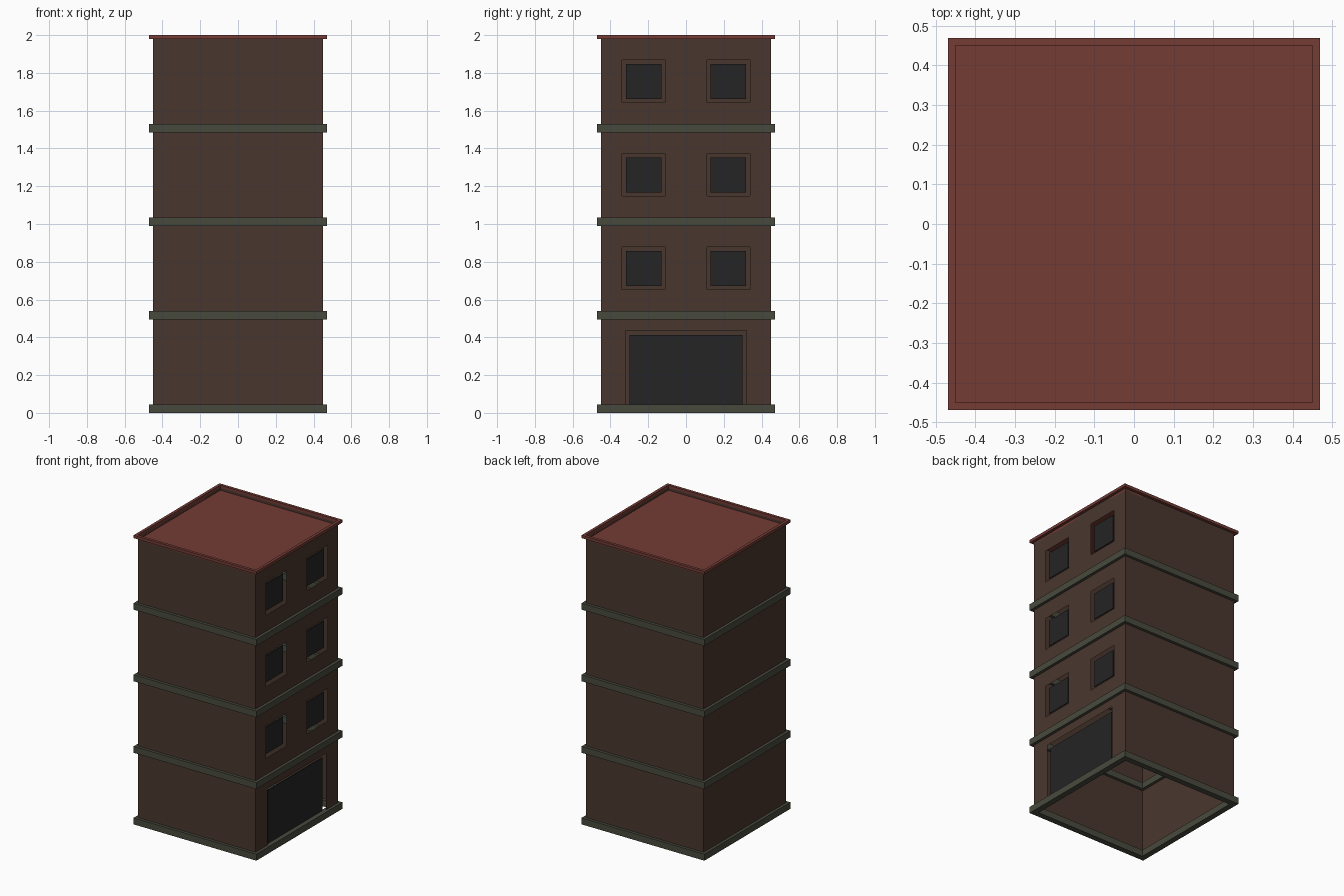
import bpy
import bmesh

cube = bpy.data.objects.get("Cube")
if cube:
    bpy.data.objects.remove(cube, do_unlink=True)

WALL, EDGE = 0.45, 0.47      # half widths of the walls and of the trim
STOREY, BAND = 0.495, 0.045  # storey spacing and trim height


def material(name, rgb):
    mat = bpy.data.materials.new(name)
    mat.use_nodes = True
    color = (*rgb, 1)
    mat.diffuse_color = color
    mat.node_tree.nodes["Principled BSDF"].inputs["Base Color"].default_value = color
    return mat


brown = material("brown_wall", (0.068, 0.037, 0.028))
green = material("grey_green_trim", (0.064, 0.067, 0.047))
red = material("red_roof", (0.175, 0.045, 0.036))
dark = material("dark_glass", (0.018, 0.018, 0.019))


def finish(name, bm, mat):
    mesh = bpy.data.meshes.new(name)
    bm.to_mesh(mesh)
    bm.free()
    mesh.materials.append(mat)
    obj = bpy.data.objects.new(name, mesh)
    bpy.context.collection.objects.link(obj)
    return obj


def square_loft(name, profile, mat, closed=False, cap=False):
    """Join square rings given as (half width, height)."""
    bm = bmesh.new()
    rings = [[bm.verts.new((sx * w, sy * w, z))
              for sx, sy in ((-1, -1), (1, -1), (1, 1), (-1, 1))]
             for w, z in profile]
    pairs = list(zip(rings, rings[1:]))
    if closed:
        pairs.append((rings[-1], rings[0]))
    for a, b in pairs:
        for i in range(4):
            j = (i + 1) % 4
            bm.faces.new((a[i], a[j], b[j], b[i]))
    if cap:
        bm.faces.new(rings[-1])
    return finish(name, bm, mat)


def panel(name, y, z, half_y, half_z):
    """Thin dark pane set just behind the wall."""
    bm = bmesh.new()
    bmesh.ops.create_cube(bm, size=1)
    for v in bm.verts:
        v.co = (0.435 + v.co.x * 0.006, y + v.co.y * 2 * half_y, z + v.co.z * 2 * half_z)
    return finish(name, bm, dark)


# Openings in the right-hand wall: centre y, centre z, half width, half height
windows = [(y, 0.765 + STOREY * k, 0.114, 0.113) for k in range(3) for y in (-0.224, 0.224)]
door = (0, 0.24, 0.32, 0.197)
openings = windows + [door]

# Wall with openings, cut on a grid
bm = bmesh.new()
ys = sorted({-WALL, WALL} | {o[0] + s * o[2] for o in openings for s in (-1, 1)})
zs = sorted({0.02, 1.98} | {o[1] + s * o[3] for o in openings for s in (-1, 1)})
for y0, y1 in zip(ys, ys[1:]):
    for z0, z1 in zip(zs, zs[1:]):
        cy, cz = (y0 + y1) / 2, (z0 + z1) / 2
        if any(abs(cy - o[0]) < o[2] and abs(cz - o[1]) < o[3] for o in openings):
            continue
        bm.faces.new([bm.verts.new((WALL, y, z))
                      for y, z in ((y0, z0), (y1, z0), (y1, z1), (y0, z1))])
bmesh.ops.remove_doubles(bm, verts=bm.verts, dist=0.0001)
bmesh.ops.dissolve_limit(bm, angle_limit=0.01, verts=bm.verts, edges=bm.edges)
finish("window_wall", bm, brown)

# Three plain walls
bm = bmesh.new()
corners = ((WALL, WALL), (-WALL, WALL), (-WALL, -WALL), (WALL, -WALL))
for (ax, ay), (bx, by) in zip(corners, corners[1:]):
    bm.faces.new([bm.verts.new(p) for p in
                  ((ax, ay, 0.02), (bx, by, 0.02), (bx, by, 1.98), (ax, ay, 1.98))])
bmesh.ops.remove_doubles(bm, verts=bm.verts, dist=0.0001)
finish("plain_walls", bm, brown)

# Panes and door
for i, (y, z, hy, hz) in enumerate(windows):
    panel(f"window_pane_{i + 1}", y, z, hy - 0.021, hz - 0.02)
panel("door_panel", 0, 0.227, 0.30, 0.185)

# Base and floor trim, open in the middle
for k in range(4):
    z0, z1 = k * STOREY, k * STOREY + BAND
    square_loft(f"floor_trim_{k + 1}", [(EDGE, z0), (EDGE, z1), (0.43, z1), (0.43, z0)],
                green, closed=True)

# Roof tray with a low rim
square_loft("roof", [(WALL, 1.98), (EDGE, 1.98), (EDGE, 2.0), (WALL, 2.0), (WALL, 1.965)],
            red, cap=True)
